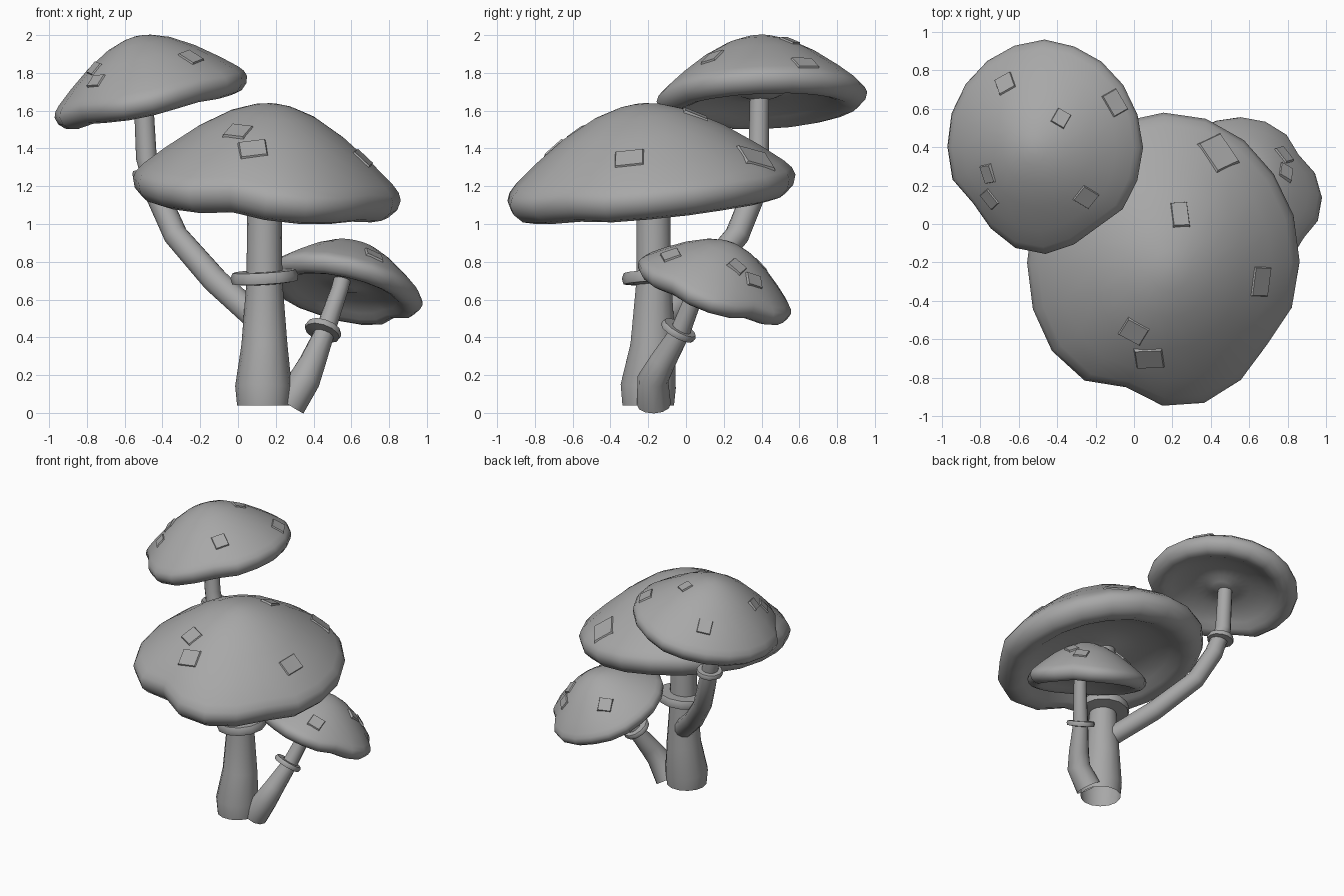
import bpy, bmesh, math, random
from mathutils import Vector, Matrix
from mathutils.bvhtree import BVHTree

random.seed(4)
if "Cube" in bpy.data.objects:
    bpy.data.objects.remove(bpy.data.objects["Cube"])

grey = bpy.data.materials.new("plain_grey")
grey.use_nodes = True
grey.diffuse_color = (0.39, 0.39, 0.39, 1)
grey.node_tree.nodes["Principled BSDF"].inputs["Base Color"].default_value = grey.diffuse_color
UP = Vector((0, 0, 1))


def finish(bm, name, angle=40):
    for f in bm.faces:
        f.smooth = True
    mesh = bpy.data.meshes.new(name)
    bm.to_mesh(mesh)
    mesh.set_sharp_from_angle(angle=math.radians(angle))
    mesh.materials.append(grey)
    bpy.context.collection.objects.link(bpy.data.objects.new(name, mesh))


def skin(bm, rings, loop=False, closed=True):
    """Join rings of vertices with quads, then loop or fill the ends."""
    count = len(rings[0])
    pairs = list(zip(rings, rings[1:]))
    if loop:
        pairs.append((rings[-1], rings[0]))
    for a, b in pairs:
        for i in range(count):
            j = (i + 1) % count
            bm.faces.new((a[i], a[j], b[j], b[i]))
    if closed and not loop:
        bm.faces.new(rings[0])
        bm.faces.new(rings[-1])
    if closed:
        bmesh.ops.recalc_face_normals(bm, faces=bm.faces)


def tilt(direction):
    return UP.rotation_difference(Vector(direction)).to_matrix()


def circle(bm, centre, turn, radius, sides):
    return [bm.verts.new(Vector(centre) + turn @ Vector((radius * math.cos(a), radius * math.sin(a), 0)))
            for a in (2 * math.pi * i / sides for i in range(sides))]


# Stems: open tapered tubes along a bent path
def stem(name, path, sides=12):
    bm = bmesh.new()
    pts = [Vector(p[:3]) for p in path]
    rings = []
    for i, p in enumerate(path):
        way = pts[min(i + 1, len(pts) - 1)] - pts[max(i - 1, 0)]
        rings.append(circle(bm, pts[i], tilt(way), p[3], sides))
    skin(bm, rings, closed=False)
    finish(bm, name, 60)


# Collars: flared rings around the stems
def collar(name, centre, way, inner, outer, height):
    bm = bmesh.new()
    turn = tilt(way)
    shape = [(inner, 0.5), (outer * 0.93, 0.5), (outer, 0.1), (outer * 0.96, -0.35), (inner, -0.5)]
    rings = [circle(bm, Vector(centre) + turn @ UP * (h * height), turn, r, 12) for r, h in shape]
    skin(bm, rings, loop=True)
    finish(bm, name)


CAP = [(0.04, 0.59), (0.14, 0.575), (0.32, 0.515), (0.55, 0.385), (0.78, 0.215), (0.93, 0.09),
       (0.98, 0.035), (1, -0.02), (0.98, -0.09), (0.92, -0.148), (0.84, -0.168), (0.76, -0.142),
       (0.67, -0.09), (0.56, -0.04), (0.38, 0.0), (0.22, 0.005), (0.13, -0.03), (0.07, -0.04)]


# Caps: lathed domes with dented rims and raised warts
def cap(name, centre, slope, size, dents, warts, sides=20):
    bm = bmesh.new()
    sx, sy = slope
    turn = tilt((-sx, -sy, 1))
    mean = (size[0] + size[1]) / 2
    rings = []
    jitter = [random.uniform(-0.01, 0.01) for _ in range(sides)]
    for r, h in CAP:
        ring = []
        for i in range(sides):
            a = 2 * math.pi * i / sides
            dent = jitter[i]
            for where, depth in dents:
                gap = (math.degrees(a) - where + 180) % 360 - 180
                dent += depth * math.exp(-(gap / 15) ** 2)
            edge = max(0, r - 0.4) / 0.6
            k = r * (1 - dent * edge)
            p = Vector((size[0] * k * math.cos(a), size[1] * k * math.sin(a), mean * (h + 0.4 * dent * edge)))
            ring.append(bm.verts.new(Vector(centre) + turn @ p))
        rings.append(ring)
    skin(bm, rings)
    tree = BVHTree.FromBMesh(bm)
    finish(bm, name + "_cap", 75)

    bm = bmesh.new()
    for x, y, w, d, spin in warts:
        spot, normal, _, _ = tree.ray_cast(Vector((x, y, 5)), -UP)
        frame = Matrix.Translation(spot) @ tilt(normal).to_4x4() @ Matrix.Rotation(math.radians(spin), 4, "Z")
        levels = []
        for h, k in ((-0.03, 1.15), (0.009, 0.9)):
            levels.append([bm.verts.new(frame @ Vector((u * k * w / 2, v * k * d / 2, h)))
                           for u, v in ((-1, -1), (1, -1), (1, 1), (-1, 1))])
        skin(bm, levels)
    finish(bm, name + "_warts", 20)


# Large middle mushroom
stem("large_stem", [(0.135, -0.2, 0.04, 0.14), (0.135, -0.2, 0.14, 0.15), (0.14, -0.175, 0.36, 0.122),
                    (0.14, -0.17, 0.7, 0.095), (0.14, -0.175, 1.25, 0.09)], 14)
collar("large_collar", (0.14, -0.16, 0.715), (-0.06, -0.06, 1), 0.085, 0.18, 0.07)
cap("large", (0.152, -0.2, 1.2), (-0.085, 0.1), (0.71, 0.78), [(252, 0.13), (322, 0.05)],
    [(0, -0.56, 0.13, 0.12, -30), (0.08, -0.7, 0.15, 0.13, 5), (0.66, -0.3, 0.12, 0.16, -5),
     (0.24, 0.05, 0.09, 0.14, 5), (0.44, 0.37, 0.16, 0.19, 30)])

# Tall rear mushroom
stem("tall_stem", [(0.1, -0.12, 0.5, 0.07), (-0.12, 0.07, 0.7, 0.07), (-0.33, 0.27, 0.94, 0.065),
                   (-0.425, 0.355, 1.15, 0.063), (-0.485, 0.385, 1.35, 0.055), (-0.505, 0.39, 1.75, 0.05)])
collar("tall_collar", (-0.465, 0.38, 1.27), (-0.12, 0.05, 1), 0.05, 0.095, 0.04)
cap("tall", (-0.465, 0.4, 1.685), (0.22, 0.045), (0.52, 0.555), [(221, 0.1), (302, 0.08)],
    [(-0.67, 0.73, 0.1, 0.11, 25), (-0.38, 0.55, 0.08, 0.09, -30), (-0.1, 0.63, 0.1, 0.13, 30),
     (-0.76, 0.26, 0.08, 0.1, 15), (-0.75, 0.13, 0.08, 0.1, 40), (-0.25, 0.14, 0.11, 0.1, -35)])

# Small side mushroom
stem("small_stem", [(0.27, -0.17, 0.045, 0.09), (0.355, -0.175, 0.18, 0.083), (0.395, -0.125, 0.27, 0.07),
                    (0.46, -0.03, 0.43, 0.053), (0.54, 0.06, 0.66, 0.045), (0.57, 0.1, 0.78, 0.045)])
collar("small_collar", (0.45, -0.04, 0.435), (0.14, 0.22, 0.4), 0.045, 0.1, 0.04)
cap("small", (0.57, 0.155, 0.67), (-0.23, -0.35), (0.42, 0.425), [(35, 0.12), (325, 0.08)],
    [(0.78, 0.36, 0.08, 0.1, 30), (0.79, 0.27, 0.08, 0.09, -20), (0.72, -0.08, 0.1, 0.1, 10),
     (0.42, 0.38, 0.1, 0.1, 20)])
